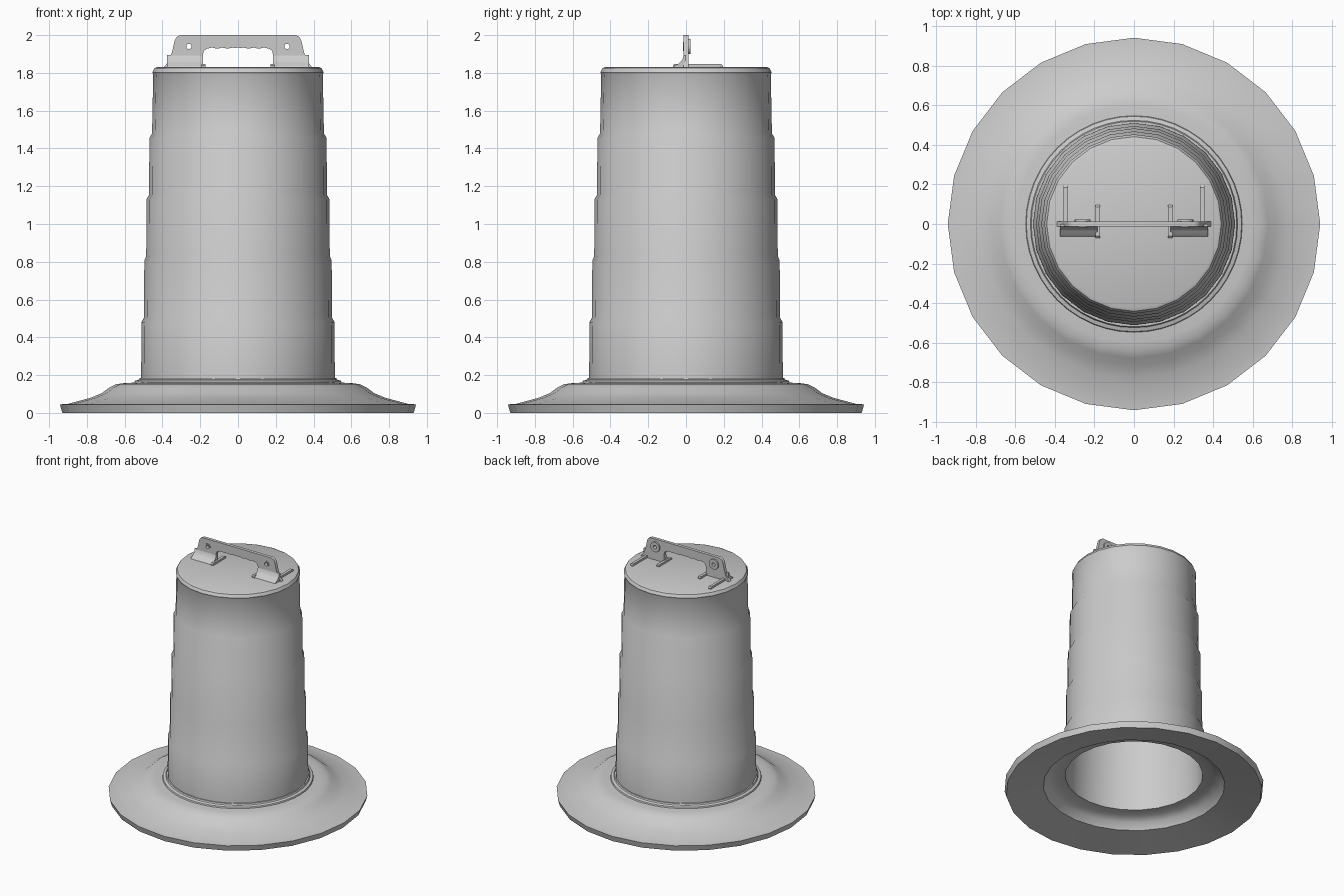
import bpy
import bmesh
from math import cos, sin, pi, radians

cube = bpy.data.objects.get("Cube")
if cube:
    bpy.data.objects.remove(cube)

grey = bpy.data.materials.new("light_grey")
grey.use_nodes = True
colour = (0.6, 0.6, 0.6, 1)
grey.diffuse_color = colour
grey.node_tree.nodes["Principled BSDF"].inputs["Base Color"].default_value = colour


def finish(obj, angle=35):
    """Apply the material and smooth shading with sharp creases."""
    obj.data.materials.clear()
    obj.data.materials.append(grey)
    bpy.ops.object.select_all(action="DESELECT")
    obj.select_set(True)
    bpy.context.view_layer.objects.active = obj
    bpy.ops.object.shade_smooth_by_angle(angle=radians(angle))
    return obj


def mesh_object(name, bm):
    bmesh.ops.recalc_face_normals(bm, faces=bm.faces)
    mesh = bpy.data.meshes.new(name)
    bm.to_mesh(mesh)
    bm.free()
    obj = bpy.data.objects.new(name, mesh)
    bpy.context.collection.objects.link(obj)
    return obj


def lathe(name, profile, sides, closed=False):
    """Spin a (radius, height) profile around z."""
    bm = bmesh.new()
    verts = [bm.verts.new((r, 0, z)) for r, z in profile]
    edges = [bm.edges.new(pair) for pair in zip(verts, verts[1:])]
    if closed:
        edges.append(bm.edges.new((verts[-1], verts[0])))
    bmesh.ops.spin(bm, geom=verts + edges, axis=(0, 0, 1), cent=(0, 0, 0),
                   angle=2 * pi, steps=sides, use_merge=True)
    bmesh.ops.remove_doubles(bm, verts=bm.verts, dist=0.0002)
    return finish(mesh_object(name, bm))


def circle(x, z, radius, n=20):
    return [(x + radius * cos(2 * pi * i / n), z + radius * sin(2 * pi * i / n))
            for i in range(n)]


def plate(name, outlines, y, thickness):
    """Upright plate from an x-z outline, later outlines being holes."""
    curve = bpy.data.curves.new(name, "CURVE")
    curve.dimensions = "2D"
    curve.fill_mode = "BOTH"
    curve.extrude = thickness / 2
    for outline in outlines:
        spline = curve.splines.new("POLY")
        spline.points.add(len(outline) - 1)
        for point, (x, z) in zip(spline.points, outline):
            point.co = (x, z, 0, 1)
        spline.use_cyclic_u = True
    obj = bpy.data.objects.new(name, curve)
    bpy.context.collection.objects.link(obj)
    obj.location.y = y
    obj.rotation_euler.x = pi / 2
    bpy.ops.object.select_all(action="DESELECT")
    obj.select_set(True)
    bpy.context.view_layer.objects.active = obj
    bpy.ops.object.convert(target="MESH")
    return finish(bpy.context.object)


def prism(name, section, x0, x1):
    """Extrude a y-z section along x."""
    bm = bmesh.new()
    face = bm.faces.new([bm.verts.new((x0, y, z)) for y, z in section])
    out = bmesh.ops.extrude_face_region(bm, geom=[face])
    for v in out["geom"]:
        if isinstance(v, bmesh.types.BMVert):
            v.co.x = x1
    return finish(mesh_object(name, bm))


# Hollow drum: a capped top, then tiers that step out going down
drum = [(0, 1.832), (0.425, 1.832), (0.442, 1.825), (0.454, 1.803), (0.449, 1.79)]
for z, upper, lower in ((1.48, 0.455, 0.469), (1.155, 0.471, 0.484),
                        (0.83, 0.486, 0.496), (0.505, 0.498, 0.511)):
    drum += [(upper, z), (lower, z - 0.025)]
drum += [(0.513, 0.13), (0.5, 0.13), (0.5, 0.2), (0.43, 1.8), (0, 1.8)]
lathe("drum_body", drum, 24)

# Weighted ring base with a hollow underside
lathe("ring_base", [
    (0.93, 0), (0.943, 0.045), (0.9, 0.048), (0.78, 0.08), (0.72, 0.105),
    (0.68, 0.135), (0.645, 0.152), (0.6, 0.158), (0.505, 0.162),
    (0.505, 0.13), (0.58, 0.125), (0.63, 0.1), (0.66, 0.05)], 24, closed=True)

# Collar where the drum meets the base
lathe("base_collar", [
    (0.55, 0.155), (0.545, 0.17), (0.525, 0.176), (0.52, 0.186),
    (0.505, 0.186), (0.505, 0.155)], 48, closed=True)

# Handle plate with a finger-grip opening and bolt holes
half = [(0.185, 1.83), (0.185, 1.9), (0.18, 1.918), (0.165, 1.928)]
grip = [(0.165 * (1 - i / 12), 1.928 + 0.006 * sin(pi * i / 4) ** 2) for i in range(1, 12)]
outer = [(0.305, 2.0), (0.325, 1.99), (0.336, 1.97), (0.348, 1.915),
         (0.362, 1.87), (0.392, 1.83)]
right = outer + half + grip
outline = right + [(0, 1.934)] + [(-x, z) for x, z in reversed(right)]
plate("handle", [outline, circle(0.26, 1.94, 0.014), circle(-0.26, 1.94, 0.014)],
      0.0, 0.026)

# Handle fittings on both sides
foot = [(0, 1.83), (-0.065, 1.83), (-0.06, 1.838), (-0.038, 1.85),
        (-0.02, 1.868), (-0.012, 1.895), (0, 1.895)]
for side, label in ((1, "left"), (-1, "right")):
    x = 0.26 * side
    plate(f"{label}_bolt_boss", [circle(x, 1.94, 0.04), circle(x, 1.94, 0.014)],
          0.018, 0.012)
    plate(f"{label}_bolt_rim", [circle(x, 1.94, 0.024), circle(x, 1.94, 0.014)],
          -0.014, 0.006)
    prism(f"{label}_handle_foot", foot, 0.185 * side, 0.375 * side)
    # Low ribs on the lid
    for name, rx, y0, y1 in (("outer", 0.345, 0, 0.195), ("inner", 0.183, -0.07, 0.095)):
        section = [(y0, 1.825), (y1, 1.825), (y1, 1.84), (y1 - 0.01, 1.848), (y0 + 0.01, 1.848),
                   (y0, 1.84)]
        prism(f"{label}_{name}_lid_rib", section, rx * side - 0.011, rx * side + 0.011)
